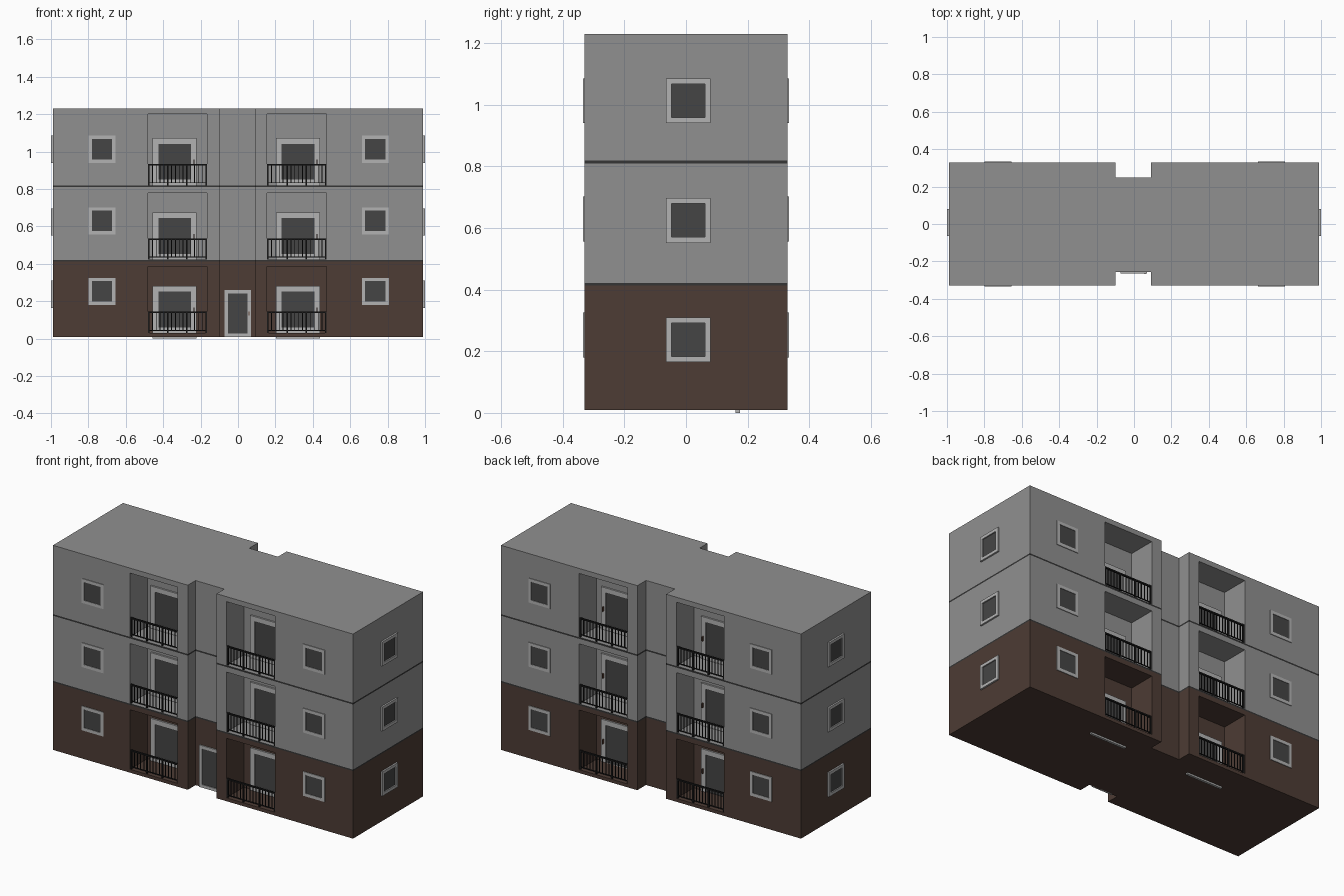
import bpy, bmesh
from mathutils import Vector

if "Cube" in bpy.data.objects:
    bpy.data.objects.remove(bpy.data.objects["Cube"])


def material(name, r, g, b):
    m = bpy.data.materials.new(name)
    m.diffuse_color = (r, g, b, 1)
    m.use_nodes = True
    m.node_tree.nodes["Principled BSDF"].inputs["Base Color"].default_value = m.diffuse_color
    return m


GREY = material("wall_grey", 0.28, 0.28, 0.28)
BROWN = material("brick_brown", 0.075, 0.045, 0.035)
BAND = material("band_dark", 0.035, 0.035, 0.035)
FRAME = material("frame_light", 0.45, 0.45, 0.45)
GLASS = material("glass_dark", 0.06, 0.06, 0.06)
IRON = material("iron_black", 0.01, 0.01, 0.01)
HANDLE = material("handle_brown", 0.12, 0.06, 0.04)


def box(bm, lo, hi):
    """Axis-aligned box between two corners."""
    geo = bmesh.ops.create_cube(bm, size=1)
    for v in geo["verts"]:
        v.co = Vector([(a + b) / 2 + c * abs(b - a) for a, b, c in zip(lo, hi, v.co)])


def make(name, bm, mats):
    me = bpy.data.meshes.new(name)
    bmesh.ops.recalc_face_normals(bm, faces=bm.faces[:])
    bm.to_mesh(me)
    bm.free()
    ob = bpy.data.objects.new(name, me)
    bpy.context.collection.objects.link(ob)
    for m in mats:
        me.materials.append(m)
    return ob


W, D, H, WALL = 0.99, 0.33, 1.23, 0.165
RECESS = [(-0.482, -0.167), (0.154, 0.474)]
DOORS = [(-0.456, -0.221), (0.203, 0.438)]
STOREYS = [(0.03, 0.385), (0.422, 0.78), (0.82, 1.20)]

# Main block: footprint with stair notches front and back
bm = bmesh.new()
outline = [(-W, -D), (-0.10, -D), (-0.10, -0.257), (0.09, -0.257), (0.09, -D), (W, -D),
           (W, D), (0.09, D), (0.09, 0.248), (-0.10, 0.248), (-0.10, D), (-W, D)]
face = bm.faces.new([bm.verts.new((x, y, 0.01)) for x, y in outline])
ext = bmesh.ops.extrude_face_region(bm, geom=[face])
for v in ext["geom"]:
    if isinstance(v, bmesh.types.BMVert):
        v.co.z = H
body = make("building_body", bm, [GREY, BROWN, BAND])

# Balcony recesses cut into the block
bm = bmesh.new()
for x0, x1 in RECESS:
    for z0, z1 in STOREYS:
        for s in (-1, 1):
            box(bm, (x0, min(s * WALL, s * 0.4), z0), (x1, max(s * WALL, s * 0.4), z1))
cutter = make("recess_cutter", bm, [])
mod = body.modifiers.new("recesses", "BOOLEAN")
mod.object, mod.operation, mod.solver = cutter, "DIFFERENCE", "EXACT"
bpy.context.view_layer.objects.active = body
bpy.ops.object.modifier_apply(modifier=mod.name)
bpy.data.objects.remove(cutter)

# Brown ground floor and dark storey bands
bm = bmesh.new()
bm.from_mesh(body.data)
LEVELS = (0.413, 0.4215, 0.81, 0.8195)
for z in LEVELS:
    bmesh.ops.bisect_plane(bm, geom=bm.verts[:] + bm.edges[:] + bm.faces[:],
                           plane_co=(0, 0, z), plane_no=(0, 0, 1))
for f in bm.faces:
    z = f.calc_center_median().z
    if z < LEVELS[0]:
        f.material_index = 1
    elif LEVELS[0] < z < LEVELS[1] or LEVELS[2] < z < LEVELS[3]:
        f.material_index = 2
    else:
        f.material_index = 0
bm.to_mesh(body.data)
bm.free()
if len(body.data.materials) < 3:
    body.data.materials.clear()
    for m in (GREY, BROWN, BAND):
        body.data.materials.append(m)


def opening(name, u, z, axis, side, wall, out, border=0.018):
    """Framed pane on a wall; axis is the direction it faces (0 = x, 1 = y)."""
    def slab(bm, a, b, c, d, depth):
        n0, n1 = sorted((side * (wall - 0.004), side * (wall + depth)))
        if axis == 1:
            box(bm, (a, n0, c), (b, n1, d))
        else:
            box(bm, (n0, a, c), (n1, b, d))
    (a, b), (c, d) = u, z
    t = border
    bm = bmesh.new()
    slab(bm, a, a + t, c, d, out)
    slab(bm, b - t, b, c, d, out)
    slab(bm, a + t, b - t, c, c + t, out)
    slab(bm, a + t, b - t, d - t, d, out)
    make(name + "_frame", bm, [FRAME])
    bm = bmesh.new()
    slab(bm, a + t, b - t, c + t, d - t, out * 0.3)
    make(name + "_glass", bm, [GLASS])


# Windows on all four sides
for s in (-1, 1):
    for z in (0.18, 0.557, 0.94):
        for x in (-0.799, 0.662):
            opening("window", (x, x + 0.144), (z, z + 0.145), 1, s, D, 0.004)
    for z in (0.165, 0.552, 0.94):
        opening("side_window", (-0.065, 0.08), (z, z + 0.145), 0, s, W, 0.01)

# Front entrance door
opening("entrance_door", (-0.072, 0.069), (0.01, 0.26), 1, -1, 0.257, 0.007)
bm = bmesh.new()
box(bm, (0.056, -0.268, 0.125), (0.061, -0.26, 0.145))
make("entrance_handle", bm, [HANDLE])


def railing(x0, x1, z, s):
    y = s * 0.322
    bm = bmesh.new()

    def bar(xa, xb, za, zb, h):
        box(bm, (xa, y - h, za), (xb, y + h, zb))
    bar(x0, x1, z + 0.106, z + 0.114, 0.005)
    bar(x0, x1, z + 0.012, z + 0.016, 0.003)
    n = 15
    for i in range(n + 1):
        x = x0 + 0.004 + (x1 - x0 - 0.008) * i / n
        h = 0.004 if i % 5 == 0 else 0.002
        bar(x - h, x + h, z if i % 5 == 0 else z + 0.012, z + 0.108, h)
    make("balcony_railing", bm, [IRON])


# Balcony doors, handles and railings
for s in (-1, 1):
    for k, (z0, z1) in enumerate(STOREYS):
        for (r0, r1), (d0, d1) in zip(RECESS, DOORS):
            low = 0.0 if (s == 1 and k == 0) else z0
            opening("balcony_door", (d0, d1), (low, z0 + 0.252), 1, s, WALL, 0.01, 0.03)
            ya, yb = sorted((s * (WALL + 0.008), s * (WALL + 0.02)))
            bm = bmesh.new()
            box(bm, (d1 - 0.018, ya, z0 + 0.11), (d1 - 0.012, yb, z0 + 0.137))
            make("balcony_handle", bm, [HANDLE])
            railing(r0, r1, z0, s)
